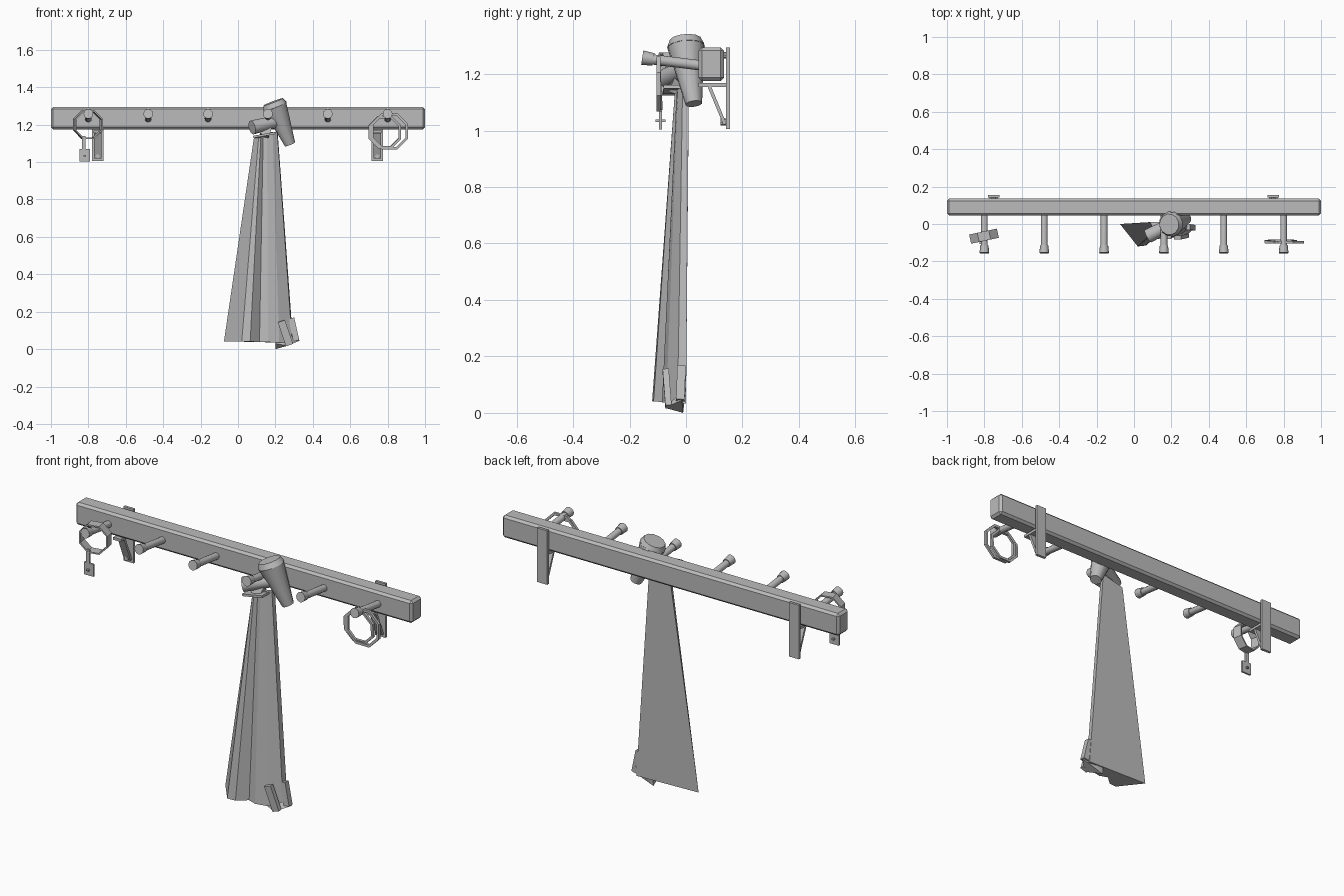
import bpy, bmesh, math
from mathutils import Vector, Matrix

cube = bpy.data.objects.get("Cube")
if cube:
    bpy.data.objects.remove(cube, do_unlink=True)

GREY = 0.5
mat = bpy.data.materials.new("plain grey")
mat.use_nodes = True
mat.diffuse_color = (GREY, GREY, GREY, 1)
mat.node_tree.nodes["Principled BSDF"].inputs["Base Color"].default_value = (GREY, GREY, GREY, 1)


def finish(name, bm, smooth=False):
    bmesh.ops.recalc_face_normals(bm, faces=bm.faces[:])
    mesh = bpy.data.meshes.new(name)
    bm.to_mesh(mesh)
    bm.free()
    mesh.materials.append(mat)
    ob = bpy.data.objects.new(name, mesh)
    bpy.context.collection.objects.link(ob)
    if smooth:
        bpy.ops.object.select_all(action="DESELECT")
        ob.select_set(True)
        bpy.context.view_layer.objects.active = ob
        bpy.ops.object.shade_smooth_by_angle(angle=math.radians(40))
    return ob


def box(name, center, size, rot=None, bevel=0):
    bm = bmesh.new()
    bmesh.ops.create_cube(bm, size=1, matrix=Matrix.Diagonal((*size, 1)))
    if bevel:
        bmesh.ops.bevel(bm, geom=bm.edges[:], offset=bevel, segments=1, affect="EDGES")
    turn = rot if rot else Matrix.Identity(4)
    bm.transform(Matrix.Translation(center) @ turn)
    return finish(name, bm)


def bar(name, a, b, width, depth):
    """Rectangular bar between two points."""
    a, b = Vector(a), Vector(b)
    d = b - a
    z = d.normalized()
    y = (Vector((0, 1, 0)) - z * z.y).normalized()
    x = y.cross(z)
    rot = Matrix((x, y, z)).transposed().to_4x4()
    return box(name, (a + b) / 2, (width, depth, d.length), rot)


def tube(name, a, b, r1, r2, sides=12):
    """Tapered cylinder between two points."""
    a, b = Vector(a), Vector(b)
    d = b - a
    bm = bmesh.new()
    bmesh.ops.create_cone(bm, cap_ends=True, segments=sides, radius1=r1, radius2=r2, depth=d.length)
    rot = d.to_track_quat("Z", "Y").to_matrix().to_4x4()
    bm.transform(Matrix.Translation((a + b) / 2) @ rot)
    return finish(name, bm, True)


def octagon_ring(name, center, radius, thick, depth, yaw=0, tilt=0):
    """Eight sided band whose axis runs along y."""
    bm = bmesh.new()
    loops = []
    for i in range(8):
        t = math.radians(45 * i + 22.5)
        loops.append([bm.verts.new((math.cos(t) * r, y, math.sin(t) * r))
                      for r, y in ((radius, -depth / 2), (radius, depth / 2),
                                   (radius - thick, depth / 2), (radius - thick, -depth / 2))])
    for i in range(8):
        p, q = loops[i], loops[(i + 1) % 8]
        for k in range(4):
            n = (k + 1) % 4
            bm.faces.new((p[k], p[n], q[n], q[k]))
    bm.transform(Matrix.Translation(center) @ Matrix.Rotation(math.radians(yaw), 4, "Z")
                 @ Matrix.Rotation(math.radians(tilt), 4, "X"))
    return finish(name, bm)


# Rail
box("rail", (0, 0.09, 1.235), (2, 0.09, 0.12), bevel=0.012)

# Pegs with knobs
for i in range(6):
    x = -0.8 + 0.32 * i
    tube(f"peg_{i + 1}", (x, 0.05, 1.231), (x, -0.12, 1.252), 0.018, 0.018)
    tube(f"peg_knob_{i + 1}", (x, -0.115, 1.252), (x, -0.155, 1.258), 0.022, 0.026)

# Wall brackets behind the rail
for side, x in (("right", -0.75), ("left", 0.745)):
    box(f"{side}_bracket_plate", (x, 0.149, 1.15), (0.06, 0.014, 0.29))
    box(f"{side}_bracket_shelf", (x, 0.095, 1.162), (0.045, 0.1, 0.014))
    bar(f"{side}_bracket_strut", (x, 0.138, 1.022), (x, 0.083, 1.155), 0.04, 0.012)
    tube(f"{side}_bracket_upper_screw", (x, 0.125, 1.267), (x, 0.145, 1.267), 0.012, 0.012, 8)
    tube(f"{side}_bracket_lower_screw", (x, 0.122, 1.03), (x, 0.145, 1.03), 0.012, 0.012, 8)

# Collar with hanging tag
octagon_ring("collar_band", (-0.802, -0.065, 1.2), 0.082, 0.008, 0.05, yaw=12)
box("collar_strap", (-0.825, -0.09, 1.095), (0.02, 0.01, 0.09))
box("collar_tag", (-0.82, -0.09, 1.037), (0.056, 0.01, 0.066))
box("collar_tag_pin", (-0.82, -0.09, 1.035), (0.012, 0.036, 0.008))

# Pair of thin rings
octagon_ring("large_ring", (0.81, -0.097, 1.165), 0.106, 0.014, 0.014)
octagon_ring("small_ring", (0.785, -0.094, 1.16), 0.094, 0.014, 0.014, tilt=3)

# Hanging cloak: a folded hem joined to a narrow gathered top
hem = [(-0.075, 0), (0.02, -0.12), (0.065, -0.115), (0.115, -0.07), (0.16, -0.085),
       (0.22, -0.07), (0.29, -0.03), (0.295, 0)]
top = [(0.085, 0.01), (0.11, -0.035), (0.122, -0.04), (0.135, -0.025), (0.155, -0.032),
       (0.185, -0.028), (0.21, -0.012), (0.212, 0.01)]
bm = bmesh.new()
low = [bm.verts.new((x, y, 0.042 - 0.03 * max(x, 0))) for x, y in hem]
high = [bm.verts.new((x, y, 1.13 if x < 0.13 else 1.16)) for x, y in top]
for i in range(len(hem)):
    j = (i + 1) % len(hem)
    bm.faces.new((low[i], low[j], high[j], high[i]))
bm.faces.new(low)
bm.faces.new(high)
finish("cloak", bm)

# Turned hem corner: two flaps and a wedge under them
bar("hem_front_flap", (0.275, -0.062, 0.022), (0.232, -0.072, 0.15), 0.04, 0.022)
bar("hem_side_flap", (0.312, -0.02, 0.045), (0.285, -0.016, 0.165), 0.032, 0.03)
bm = bmesh.new()
for p in ((0.2, -0.01, 0), (0.2, -0.05, 0.03), (0.265, -0.075, 0.018), (0.33, -0.015, 0.045),
          (0.3, 0, 0.09), (0.2, 0, 0.09)):
    bm.verts.new(p)
bmesh.ops.convex_hull(bm, input=bm.verts[:])
finish("hem_corner", bm)

# Hood cone, its lid, and the rolled collar at the top of the cloak
tube("hood_cone", (0.197, 0, 1.298), (0.278, 0.028, 1.095), 0.066, 0.03)
tube("hood_lid", (0.188, -0.002, 1.322), (0.198, 0, 1.296), 0.056, 0.068)
tube("rolled_collar", (0.075, -0.065, 1.185), (0.2, 0.0, 1.215), 0.038, 0.034)
box("clasp_plate", (0.14, -0.05, 1.145), (0.12, 0.06, 0.012), Matrix.Rotation(math.radians(-10), 4, "Y"))
bar("clasp_stem", (0.14, -0.045, 1.14), (0.16, -0.02, 1.2), 0.05, 0.035)
